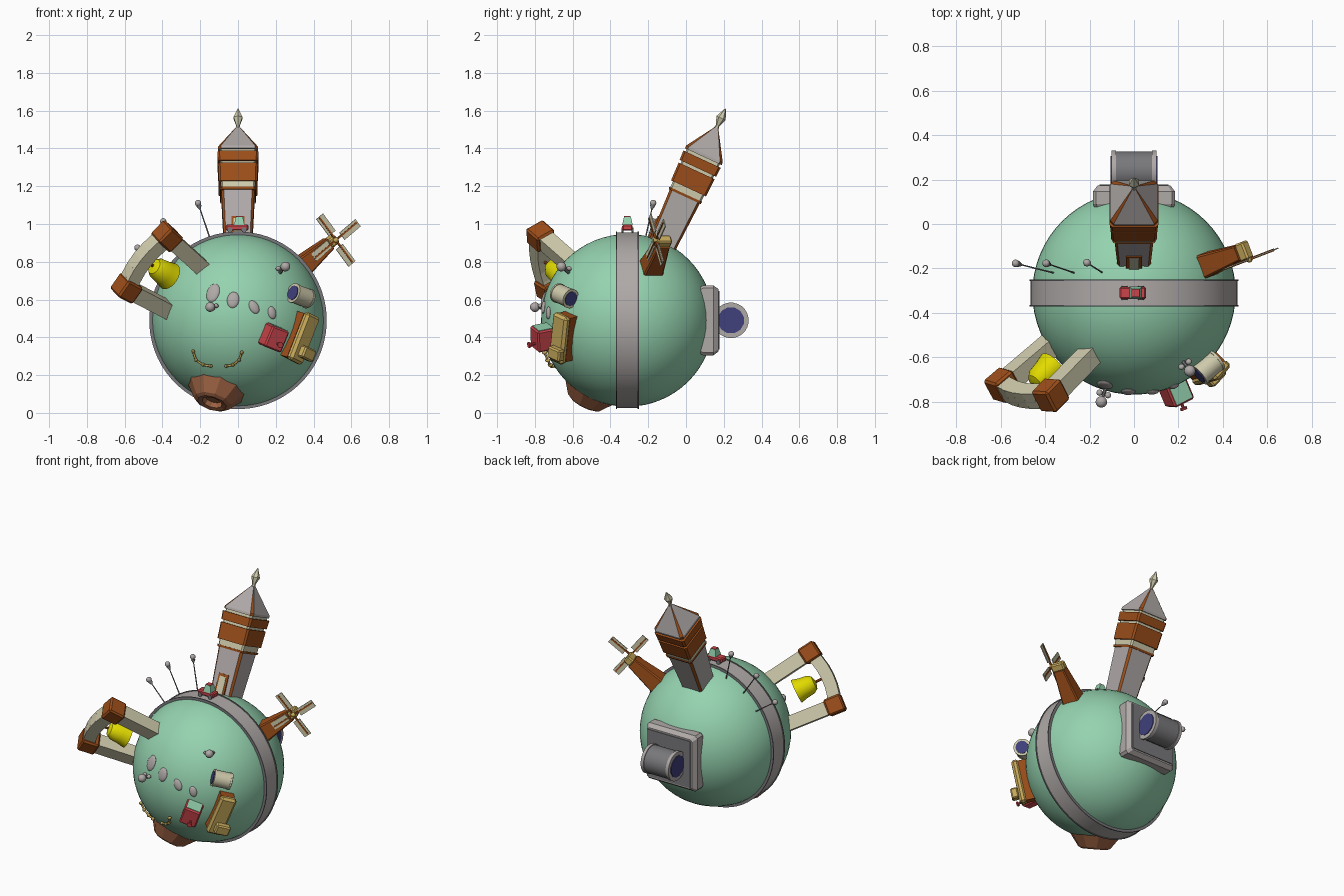
import bpy, bmesh, math
from mathutils import Matrix, Vector

if "Cube" in bpy.data.objects:
    bpy.data.objects.remove(bpy.data.objects["Cube"], do_unlink=True)

CENTRE = Vector((0, -0.31, 0.49))
RADIUS = 0.457


def material(name, *rgb):
    m = bpy.data.materials.new(name)
    m.use_nodes = True
    m.diffuse_color = (*rgb, 1)
    m.node_tree.nodes["Principled BSDF"].inputs["Base Color"].default_value = (*rgb, 1)
    return m


GREEN = material("meadow_green", 0.30, 0.65, 0.43)
CREAM = material("cream", 0.62, 0.59, 0.41)
BROWN = material("burnt_orange", 0.33, 0.075, 0.01)
RED = material("red", 0.6, 0.06, 0.07)
GREY = material("warm_grey", 0.43, 0.40, 0.39)
STEEL = material("steel_grey", 0.19, 0.19, 0.20)
YELLOW = material("bell_yellow", 0.75, 0.70, 0.0)
GOLD = material("gold", 0.60, 0.42, 0.11)
ROCK = material("rock_brown", 0.36, 0.13, 0.06)
BLUE = material("dark_blue", 0.05, 0.05, 0.2)


def frame(direction, ref=(0, 0, 1), roll=0, origin=CENTRE):
    """Local z points along direction, local y leans to ref."""
    z = Vector(direction).normalized()
    y = Vector(ref)
    y = (y - z * y.dot(z)).normalized()
    rot = Matrix((y.cross(z), y, z)).transposed().to_4x4()
    return Matrix.Translation(origin) @ rot @ Matrix.Rotation(math.radians(roll), 4, "Z")


def finish(name, bm, mats, m, smooth=False):
    bmesh.ops.recalc_face_normals(bm, faces=bm.faces)
    me = bpy.data.meshes.new(name)
    bm.to_mesh(me)
    bm.free()
    ob = bpy.data.objects.new(name, me)
    bpy.context.collection.objects.link(ob)
    for mat in mats:
        me.materials.append(mat)
    ob.matrix_world = m
    if smooth:
        bpy.ops.object.select_all(action="DESELECT")
        ob.select_set(True)
        bpy.context.view_layer.objects.active = ob
        bpy.ops.object.shade_smooth_by_angle(angle=math.radians(35))
    return ob


def loft(name, mats, m, profile, n=24, chamfer=None, smooth=False, closed=False):
    """Stack rings of (half width, height); chamfer gives a cut-corner square."""
    bm = bmesh.new()
    rings = []
    for r, h in profile:
        if chamfer is not None:
            c = r * (1 - chamfer)
            pts = [(r, -c), (r, c), (c, r), (-c, r), (-r, c), (-r, -c), (-c, -r), (c, -r)]
        else:
            k = r * math.sqrt(2) if n == 4 else r
            pts = [(k * math.cos(a), k * math.sin(a))
                   for a in (math.tau * (i + 0.5) / n for i in range(n))]
        rings.append([bm.verts.new((x, y, h)) for x, y in pts])
    pairs = list(zip(rings, rings[1:])) + ([(rings[-1], rings[0])] if closed else [])
    for a, b in pairs:
        for i in range(len(a)):
            j = (i + 1) % len(a)
            f = bm.faces.new((a[i], a[j], b[j], b[i]))
            f.material_index = i % 2 if chamfer is not None and len(mats) > 1 else 0
    if not closed:
        bm.faces.new(rings[0])
        bm.faces.new(rings[-1])
    return finish(name, bm, mats, m, smooth)


def box(name, mat, m, size, loc=(0, 0, 0), bevel=0):
    bm = bmesh.new()
    bmesh.ops.create_cube(bm, size=1)
    bmesh.ops.scale(bm, vec=size, verts=bm.verts)
    bmesh.ops.translate(bm, vec=loc, verts=bm.verts)
    if bevel:
        bmesh.ops.bevel(bm, geom=bm.edges[:], offset=bevel, segments=1, affect="EDGES")
    return finish(name, bm, [mat], m)


def ball(name, mat, m, size, loc=(0, 0, 0), seg=16):
    bm = bmesh.new()
    bmesh.ops.create_uvsphere(bm, u_segments=seg, v_segments=max(8, seg // 2), radius=1)
    bmesh.ops.scale(bm, vec=size, verts=bm.verts)
    bmesh.ops.translate(bm, vec=loc, verts=bm.verts)
    return finish(name, bm, [mat], m, True)


def drum(name, mat, m, r, half, rim):
    """Barrel with raised rims and blue ends, along local z."""
    loft(name, [mat], m, [(r * 0.95, -half * 0.95), (r * 0.95, half * 0.95)], smooth=True)
    for s in (-1, 1):
        loft(name + "_rim", [rim], m, [(r, s * half * 0.8), (r, s * half)], smooth=True)
        loft(name + "_end", [BLUE], m, [(r * 0.75, s * half * 0.9), (r * 0.75, s * (half + 0.004))], n=12)


# Globe and ring road
ball("globe", GREEN, Matrix.Translation(CENTRE), (RADIUS,) * 3, seg=64)
axis = frame((0, 1, 0))
loft("ring_road", [GREY], axis, [(0.44, -0.055), (0.465, -0.055), (0.465, 0.055), (0.44, 0.055)],
     n=64, smooth=True, closed=True)
for s in (-1, 1):
    loft("road_curb", [STEEL], axis, [(0.44, s * 0.054), (0.47, s * 0.054), (0.47, s * 0.061), (0.44, s * 0.061)],
         n=64, smooth=True, closed=True)

# Clock tower
tower = frame((0, 0.42, 0.907), (0, 1, 0))
loft("tower_shaft", [GREY, BROWN], tower, [(0.073, 0.40), (0.088, 0.725)], chamfer=0.15)
loft("tower_core", [CREAM], tower, [(0.09, 0.73), (0.097, 0.966)], chamfer=0.1)
for low, high, w in ((0.722, 0.735, 0.093), (0.77, 0.872, 0.102), (0.887, 0.94, 0.106)):
    loft("tower_band", [BROWN], tower, [(w, low), (w + 0.003, high)], chamfer=0.1)
loft("tower_roof", [GREY, BROWN], tower, [(0.107, 0.955), (0.107, 0.97), (0.008, 1.127)], chamfer=0.15)
loft("tower_finial", [CREAM], tower, [(0.014, 1.115), (0.01, 1.135), (0.027, 1.18), (0.002, 1.235)], n=6)
box("door_frame", BROWN, tower, (0.07, 0.02, 0.14), (0, -0.076, 0.5))
box("door", CREAM, tower, (0.045, 0.02, 0.12), (0, -0.08, 0.495))

# Windmill
mill = frame((0.732, 0.282, 0.62), (-0.36, 0.933, 0))
loft("mill_body", [BROWN], mill, [(0.06, 0.40), (0.034, 0.655)], chamfer=0.15)
box("mill_cap", GOLD, mill, (0.05, 0.085, 0.05), (0, -0.002, 0.675), 0.008)
hub = mill @ Matrix.Translation((0, -0.045, 0.685))
ball("mill_hub", GOLD, hub, (0.015,) * 3)
for i in range(4):
    arm = hub @ Matrix.Rotation(i * math.pi / 2, 4, "Y")
    box("mill_sail", CREAM, arm, (0.048, 0.006, 0.115), (0.006, 0, 0.098))
    box("mill_spar", BROWN, arm, (0.009, 0.012, 0.15), (0, 0, 0.075))

# Bell arch: legs, corner blocks, bowed beam
corners = [Vector((-0.375, -0.77, 0.935)), Vector((-0.59, -0.725, 0.66))]
feet = [Vector((-0.175, -0.565, 0.755)), Vector((-0.36, -0.53, 0.54))]
span = corners[0] - corners[1]
for top, foot in zip(corners, feet):
    m = frame(top - foot, span, origin=foot)
    length = (top - foot).length
    box("arch_leg", CREAM, m, (0.085, 0.085, length), (0, 0, length / 2))
    box("arch_block", BROWN, m, (0.115, 0.105, 0.11), (0, 0, length), 0.01)
out = Vector((-0.67, -0.61, 0.43)).normalized()
path = [corners[1].lerp(corners[0], t / 6) + out * 0.14 * (t / 6) * (1 - t / 6) for t in range(7)]
for a, b in zip(path, path[1:]):
    m = frame(b - a, out, origin=a)
    box("arch_beam", CREAM, m, (0.085, 0.075, (b - a).length + 0.008), (0, 0, (b - a).length / 2))

# Bell, hollow toward the globe
bell = frame(out)
loft("bell", [YELLOW], bell, [(0.01, 0.645), (0.05, 0.62), (0.068, 0.545), (0.076, 0.545), (0.065, 0.59),
                              (0.058, 0.64), (0.042, 0.665), (0.012, 0.675)], smooth=True)
ball("bell_clapper", GOLD, bell, (0.016,) * 3, (0, 0, 0.56))
loft("bell_hanger", [BROWN], bell, [(0.008, 0.66), (0.008, 0.75)], n=8)

# Rear machine with drum
loft("machine_base", [GREY], axis, [(0.165, 0.36), (0.185, 0.40), (0.185, 0.455), (0.165, 0.482)], chamfer=0.08)
box("machine_panel", STEEL, axis, (0.31, 0.31, 0.008), (0, 0, 0.483))
drum("machine_drum", STEEL, frame((1, 0, 0), origin=Vector((0, 0.238, 0.49))), 0.094, 0.102, GREY)

# Car on the road
car = Matrix.Translation((-0.005, -0.31, 0.955))
box("car_body", RED, car, (0.12, 0.055, 0.032), (0, 0, 0.026), 0.007)
loft("car_cabin", [GREEN], car @ Matrix.Translation((0.012, 0, 0)), [(0.028, 0.04), (0.018, 0.083)], n=4)
box("car_roof", RED, car, (0.034, 0.034, 0.005), (0.012, 0, 0.084))
for x in (-0.037, 0.037):
    for s in (-1, 1):
        loft("car_wheel", [STEEL], car @ frame((0, s, 0), origin=Vector((x, s * 0.022, 0.014))),
             [(0.014, 0), (0.014, 0.01)], n=12)

# Lamp posts
for d in ((-0.21, 0.135, 0.616), (-0.40, 0.135, 0.53), (-0.54, 0.135, 0.39)):
    m = frame(d)
    loft("lamp_post", [STEEL], m, [(0.004, 0.44), (0.003, 0.66)], n=8)
    loft("lamp_collar", [STEEL], m, [(0.005, 0.635), (0.014, 0.655)], n=10)
    ball("lamp_globe", GREY, m, (0.017,) * 3, (0, 0, 0.67))


def on_front(x, z, roll=0):
    """Frame through the globe's front half at the given x and z."""
    dx, dz = x, z - CENTRE.z
    return frame((dx, -math.sqrt(RADIUS ** 2 - dx * dx - dz * dz), dz), roll=roll)


# Stepping stones
for x, z, w, h, roll in ((-0.132, 0.635, 0.035, 0.052, -12), (-0.026, 0.598, 0.032, 0.044, -8),
                         (0.085, 0.56, 0.025, 0.038, 28), (0.18, 0.53, 0.023, 0.034, 12)):
    ball("stepping_stone", GREY, on_front(x, z, roll), (w, h, 0.012), (0, 0, RADIUS))

# Round bushes
for x, z in ((-0.13, 0.552), (0.222, 0.742)):
    m = on_front(x, z)
    loft("bush_stem", [STEEL], m, [(0.01, 0.44), (0.007, 0.51)], n=8)
    ball("bush_top", GREY, m, (0.026,) * 3, (0, 0, 0.516))
    for s in (-1, 1):
        ball("bush_side", GREY, m, (0.014, 0.012, 0.014), (s * 0.02, 0.012, 0.48))

# Cream barrel with blue ends
spot = Vector((0.333, -0.335, 0.13))
drum("barrel", CREAM, frame((0.76, 0.65, -0.29), spot, origin=CENTRE + spot), 0.053, 0.056, CREAM)

# Gold cabinet
cabinet = frame((0.327, -0.34, -0.09), roll=-19)
box("cabinet_back", BROWN, cabinet, (0.09, 0.25, 0.07), (0, 0, 0.455))
box("cabinet_front", GOLD, cabinet, (0.105, 0.27, 0.045), (0, 0, 0.508), 0.014)
box("cabinet_drawer", GOLD, cabinet, (0.09, 0.065, 0.045), (0.025, -0.07, 0.55), 0.008)

# Red post box
post = frame((0.185, -0.44, -0.09), roll=-20)
box("post_box", RED, post, (0.105, 0.12, 0.12), (0, 0, 0.485), 0.008)
box("post_box_lid", GREEN, post, (0.085, 0.006, 0.095), (0, 0.06, 0.488))
loft("post_box_knob", [RED], post @ Matrix.Translation((0.012, -0.02, 0)),
     [(0.007, 0.54), (0.007, 0.575), (0.016, 0.575), (0.016, 0.585)], n=10)

# Gold vines
for name, pts in (("left_vine", ((-0.23, 0.33), (-0.215, 0.285), (-0.18, 0.262), (-0.14, 0.255))),
                  ("right_vine", ((-0.06, 0.255), (-0.025, 0.262), (0.005, 0.285), (0.02, 0.325)))):
    cu = bpy.data.curves.new(name, "CURVE")
    cu.dimensions = "3D"
    cu.bevel_depth = 0.006
    cu.bevel_resolution = 2
    sp = cu.splines.new("POLY")
    sp.points.add(len(pts) - 1)
    for p, (x, z) in zip(sp.points, pts):
        spot = on_front(x, z) @ Vector((0, 0, RADIUS + 0.015))
        p.co = (*spot, 1)
        ball(name + "_bud", GOLD, Matrix.Translation(spot), (0.01, 0.014, 0.01), seg=10)
    cu.materials.append(GOLD)
    bpy.context.collection.objects.link(bpy.data.objects.new(name, cu))

# Rocky crater underneath
crater = frame((-0.27, -0.45, -0.86))
loft("crater", [ROCK], crater, [(0.17, 0.39), (0.155, 0.43), (0.10, 0.505), (0.08, 0.515),
                                (0.055, 0.51), (0.045, 0.485)], n=10)
